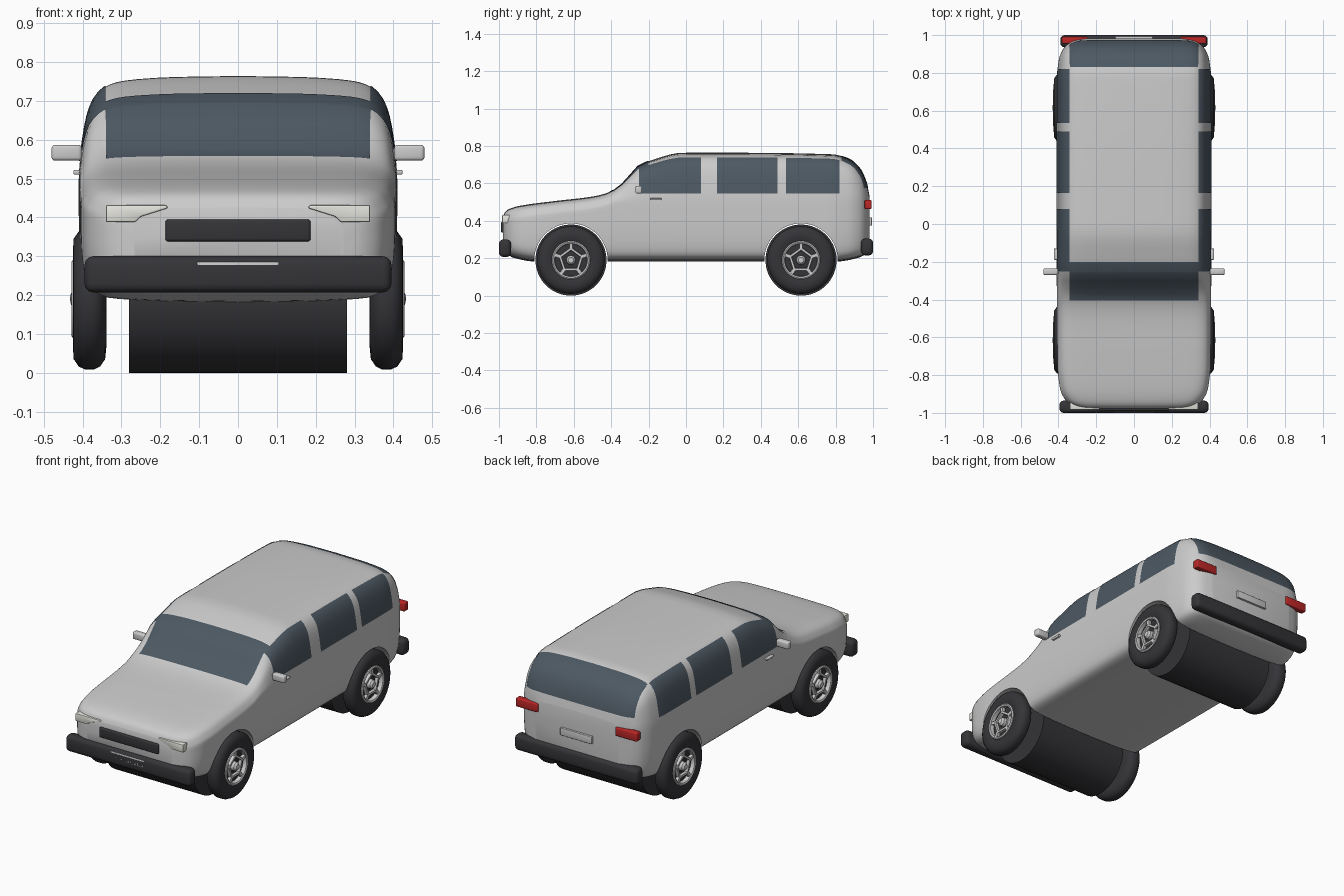
import bpy, bmesh, math
from mathutils import Vector, Matrix

if "Cube" in bpy.data.objects:
    bpy.data.objects.remove(bpy.data.objects["Cube"])


def material(name, col):
    m = bpy.data.materials.new(name)
    m.diffuse_color = (*col, 1)
    m.use_nodes = True
    m.node_tree.nodes["Principled BSDF"].inputs["Base Color"].default_value = m.diffuse_color
    return m


BLACK = material("black_rubber", (0.035, 0.035, 0.04))
GLASS = material("dark_glass", (0.075, 0.1, 0.125))
RED = material("red_lens", (0.5, 0.02, 0.02))
WHITE = material("clear_lens", (0.8, 0.8, 0.74))


def finish(bm, name, mat=None, mirror=(False, False), recalc=True):
    if recalc:
        bmesh.ops.recalc_face_normals(bm, faces=bm.faces)
    me = bpy.data.meshes.new(name)
    bm.to_mesh(me)
    bm.free()
    ob = bpy.data.objects.new(name, me)
    bpy.context.collection.objects.link(ob)
    if mat:
        me.materials.append(mat)
    if any(mirror):
        mod = ob.modifiers.new("mirror", 'MIRROR')
        mod.use_axis = (*mirror, False)
        mod.use_mirror_merge = False
    return ob


def smooth(ob, angle=35):
    bpy.ops.object.select_all(action='DESELECT')
    ob.select_set(True)
    bpy.context.view_layer.objects.active = ob
    bpy.ops.object.shade_smooth_by_angle(angle=math.radians(angle))
    return ob


def box(name, x, y, z, bevel, mat=None, mirror=False):
    """Rounded box from (min, max) ranges."""
    bm = bmesh.new()
    c = [(a + b) / 2 for a, b in (x, y, z)]
    s = [b - a for a, b in (x, y, z)]
    bmesh.ops.create_cube(bm, size=1, matrix=Matrix.Translation(c) @ Matrix.Diagonal((*s, 1)))
    bmesh.ops.bevel(bm, geom=bm.edges[:], offset=bevel, segments=3, profile=0.5, affect='EDGES')
    return smooth(finish(bm, name, mat, (mirror, False)))


AXLE = Vector((0, -0.615, 0.19))


def lathe(name, profile, steps, mat=None, closed=False):
    """Revolve (x, radius) points round the front axle; mirrored to four corners."""
    bm = bmesh.new()
    vs = [bm.verts.new(AXLE + Vector((x, 0, r))) for x, r in profile]
    es = [bm.edges.new(p) for p in zip(vs, vs[1:] + vs[:1] if closed else vs[1:])]
    bmesh.ops.spin(bm, geom=vs + es, cent=AXLE, axis=(1, 0, 0), angle=2 * math.pi, steps=steps)
    bmesh.ops.remove_doubles(bm, verts=bm.verts, dist=0.0002)
    return smooth(finish(bm, name, mat, (True, True)))


def curve(keys, vals, t):
    """Monotone cubic interpolation."""
    n = len(keys)
    i = max(k for k in range(n - 1) if keys[k] <= t or k == 0)
    d = [(vals[k + 1] - vals[k]) / (keys[k + 1] - keys[k]) for k in range(n - 1)]

    def slope(k):
        if k == 0 or k == n - 1:
            return d[min(k, n - 2)]
        a, b = d[k - 1], d[k]
        return 0 if a * b <= 0 else 2 * a * b / (a + b)
    h = keys[i + 1] - keys[i]
    u = (t - keys[i]) / h
    return ((1 + 2 * u) * (1 - u) ** 2 * vals[i] + u * (1 - u) ** 2 * h * slope(i)
            + u * u * (3 - 2 * u) * vals[i + 1] + u * u * (u - 1) * h * slope(i + 1))


# Body: cross-sections lofted along y from roofline, floor line and plan outline
TOP = [(-0.978, 0.425), (-0.965, 0.45), (-0.94, 0.466), (-0.88, 0.482), (-0.7, 0.506), (-0.5, 0.53),
       (-0.405, 0.555), (-0.34, 0.6), (-0.25, 0.698), (-0.19, 0.722), (-0.02, 0.764), (0.3, 0.764),
       (0.78, 0.756), (0.87, 0.732), (0.93, 0.68), (0.965, 0.605), (0.982, 0.53)]
FLOOR = [(-0.978, 0.25), (-0.93, 0.205), (-0.8, 0.182), (0.8, 0.182), (0.93, 0.205), (0.982, 0.24)]
PLAN = [(-0.978, 0.27), (-0.965, 0.32), (-0.93, 0.365), (-0.87, 0.392), (-0.75, 0.405), (0, 0.41),
        (0.75, 0.41), (0.87, 0.398), (0.93, 0.373), (0.965, 0.33), (0.982, 0.27)]


def section(y):
    zt, zb, w = (curve(*zip(*t), y) for t in (TOP, FLOOR, PLAN))
    belt = min(0.5, zt - 0.07)
    g, h = belt - zb, zt - belt
    pts = [(0, zb), (0.5, zb + 0.003), (0.83, zb + 0.012), (0.94, zb + 0.035), (0.985, zb + 0.35 * g),
           (1, zb + 0.7 * g), (1, belt), (0.975, belt + 0.38 * h), (0.93, belt + 0.7 * h),
           (0.84, belt + 0.89 * h), (0.71, belt + 0.955 * h), (0.4, belt + 0.99 * h), (0, zt)]
    ks = range(len(pts))
    half = [(w * curve(ks, [p[0] for p in pts], k / 3), curve(ks, [p[1] for p in pts], k / 3))
            for k in range(3 * len(pts) - 2)]
    return half + [(-x, z) for x, z in half[-2:0:-1]]


def loft_body():
    bm = bmesh.new()
    ys = sorted({round(-0.978 + 1.96 * (0.5 - 0.5 * math.cos(math.pi * i / 70)), 4) for i in range(71)})
    rings = [[bm.verts.new((x, y, z)) for x, z in section(y)] for y in ys]
    for a, b in zip(rings, rings[1:]):
        for k in range(len(a)):
            j = (k + 1) % len(a)
            bm.faces.new((a[k], a[j], b[j], b[k]))
    bm.faces.new(rings[0])
    bm.faces.new(rings[-1])
    bmesh.ops.recalc_face_normals(bm, faces=bm.faces)
    return bm


body = finish(loft_body(), "body")

# Wheel arches cut through the body, filled by dark inner drums
for y, label in ((-0.615, "front"), (0.615, "rear")):
    def drum(name, radius, length, mat=None):
        bm = bmesh.new()
        bmesh.ops.create_cone(bm, cap_ends=True, segments=64, radius1=radius, radius2=radius, depth=length,
                              matrix=Matrix.Translation((0, y, 0.19)) @ Matrix.Rotation(math.pi / 2, 4, 'Y'))
        return finish(bm, name, mat)
    cutter = drum("arch_cutter", 0.196, 1.2)
    cutter.hide_render = True
    mod = body.modifiers.new("arch", 'BOOLEAN')
    mod.operation, mod.object, mod.solver = 'DIFFERENCE', cutter, 'EXACT'
    bpy.context.view_layer.objects.active = body
    bpy.ops.object.modifier_apply(modifier=mod.name)
    bpy.data.objects.remove(cutter)
    smooth(drum(label + "_arch_drum", 0.19, 0.56, BLACK))
smooth(body, 40)

# Windows: trimmed patches of the body surface, raised slightly
SIDE = ((-0.25, 0.08), (0.165, 0.49), (0.535, 0.82))
bm = loft_body()
planes = [('Y', v) for pair in SIDE for v in pair] + [('Y', -0.405), ('Y', -0.2), ('Y', 0.83)]
planes += [('Z', 0.545), ('Z', 0.575), ('Z', 0.738), ('X', 0.34), ('X', -0.34)]
for axis, v in planes:
    no = Vector([float(axis == a) for a in 'XYZ'])
    bmesh.ops.bisect_plane(bm, geom=bm.verts[:] + bm.edges[:] + bm.faces[:], dist=1e-5, plane_co=no * v, plane_no=no)


def is_glass(f):
    x, y, z = f.calc_center_median()
    if abs(x) < 0.34:
        return (-0.405 < y < -0.2 and z > 0.5) or (y > 0.83 and z > 0.575)
    return 0.545 < z < 0.738 and any(a < y < b for a, b in SIDE)


bm.normal_update()
for v, n in [(v, v.normal.copy()) for v in bm.verts]:
    v.co += n * 0.002
bmesh.ops.delete(bm, geom=[f for f in bm.faces if not is_glass(f)], context='FACES')
smooth(finish(bm, "windows", GLASS, recalc=False), 40)

# Bumpers, grille and plates
box("front_bumper", (-0.395, 0.395), (-1, -0.935), (0.207, 0.3), 0.022, BLACK)
box("rear_bumper", (-0.39, 0.39), (0.935, 1), (0.215, 0.305), 0.022, BLACK)
box("grille", (-0.187, 0.187), (-0.99, -0.95), (0.338, 0.395), 0.008, BLACK)
box("front_plate", (-0.106, 0.106), (-1.0, -0.98), (0.242, 0.285), 0.003)
box("rear_plate", (-0.1, 0.1), (0.97, 0.994), (0.375, 0.418), 0.003)

# Lights
bm = bmesh.new()
outline = [(0.34, 0.388), (0.34, 0.432), (0.185, 0.432), (0.18, 0.424), (0.25, 0.402), (0.265, 0.388)]
face = bm.faces.new([bm.verts.new((x, -0.983, z)) for x, z in outline])
ext = bmesh.ops.extrude_face_region(bm, geom=[face])
bmesh.ops.translate(bm, vec=(0, 0.05, 0), verts=[v for v in ext['geom'] if isinstance(v, bmesh.types.BMVert)])
bmesh.ops.bevel(bm, geom=bm.edges[:], offset=0.004, segments=2, profile=0.5, affect='EDGES')
smooth(finish(bm, "headlight", WHITE, (True, False)))
box("tail_light", (0.245, 0.383), (0.955, 0.992), (0.463, 0.512), 0.006, RED, True)

# Mirrors and door handles
box("door_mirror", (0.402, 0.48), (-0.27, -0.235), (0.546, 0.587), 0.009, None, True)
box("mirror_stalk", (0.38, 0.41), (-0.262, -0.243), (0.555, 0.575), 0.004, None, True)
box("door_handle", (0.395, 0.424), (-0.19, -0.13), (0.51, 0.522), 0.004, None, True)

# Wheels
lathe("tyre", [(0.345, 0), (0.345, 0.1), (0.339, 0.125), (0.342, 0.155), (0.355, 0.174), (0.37, 0.181),
               (0.395, 0.181), (0.41, 0.174), (0.423, 0.155), (0.425, 0.125), (0.418, 0.102),
               (0.402, 0.098), (0.402, 0)], 40, BLACK)
lathe("rim_ring", [(0.4, 0.102), (0.424, 0.102), (0.428, 0.096), (0.424, 0.088), (0.4, 0.086)], 40, closed=True)
lathe("rim_pentagon", [(0.4, 0.07), (0.418, 0.068), (0.418, 0.054), (0.4, 0.052)], 5, closed=True)
lathe("hub_cap", [(0.4, 0.026), (0.42, 0.024), (0.43, 0.015), (0.433, 0)], 24)
bm = bmesh.new()
for k in range(5):
    m = (Matrix.Translation(AXLE) @ Matrix.Rotation(k * 2 * math.pi / 5, 4, 'X')
         @ Matrix.Translation((0.409, 0, 0.076)) @ Matrix.Diagonal((0.02, 0.018, 0.03, 1)))
    bmesh.ops.create_cube(bm, size=1, matrix=m)
finish(bm, "rim_spokes", None, (True, True))
